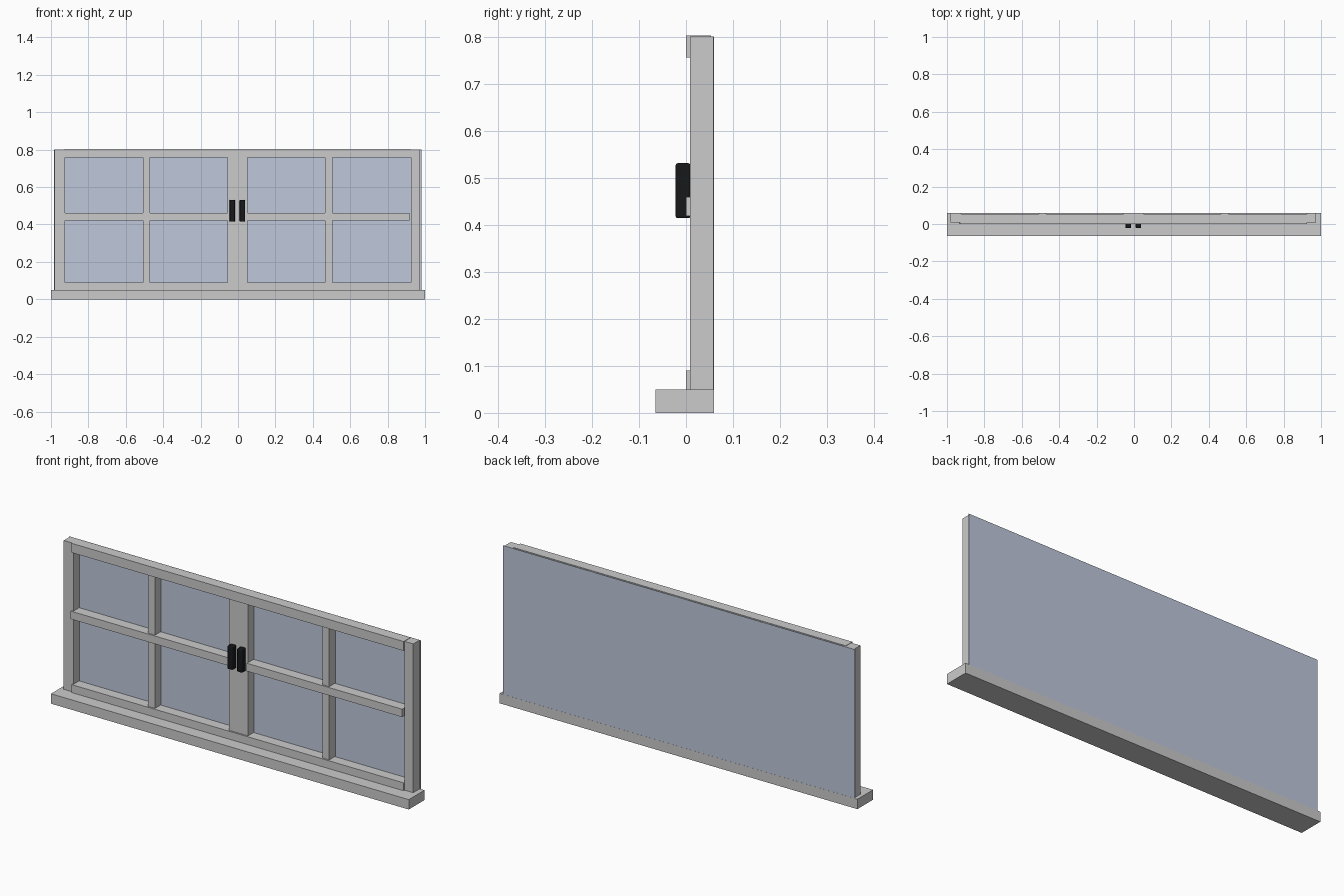
import bpy
import bmesh

if "Cube" in bpy.data.objects:
    bpy.data.objects.remove(bpy.data.objects["Cube"])


def material(name, color):
    mat = bpy.data.materials.new(name)
    mat.diffuse_color = color
    mat.use_nodes = True
    mat.node_tree.nodes["Principled BSDF"].inputs["Base Color"].default_value = mat.diffuse_color
    return mat


def add_object(name, bm, mat=None):
    mesh = bpy.data.meshes.new(name)
    bm.to_mesh(mesh)
    bm.free()
    obj = bpy.data.objects.new(name, mesh)
    bpy.context.collection.objects.link(obj)
    if mat:
        mesh.materials.append(mat)
    return obj


def box(name, x, y, z, mat=None):
    """Box given as (min, max) along each axis."""
    bm = bmesh.new()
    bmesh.ops.create_cube(bm, size=1)
    for v in bm.verts:
        for i, (lo, hi) in enumerate((x, y, z)):
            v.co[i] = lo if v.co[i] < 0 else hi
    return add_object(name, bm, mat)


glass = material("glass", (0.52, 0.58, 0.71, 1))
black = material("black", (0.008, 0.009, 0.01, 1))

# Sill
box("sill", (-1, 1), (-0.065, 0.06), (0, 0.05))

# Upright stiles and muntins, set slightly back
UPRIGHT_Y, UPRIGHT_Z = (0.008, 0.058), (0.05, 0.802)
uprights = {
    "left_outer_stile": (-0.98, -0.925),
    "left_muntin": (-0.508, -0.47),
    "left_meeting_stile": (-0.057, -0.001),
    "right_meeting_stile": (-0.001, 0.05),
    "right_muntin": (0.466, 0.504),
    "right_outer_stile": (0.925, 0.974),
}
for name, x in uprights.items():
    box(name, x, UPRIGHT_Y, UPRIGHT_Z)

# Rails and crossbars, standing slightly proud
RAIL_Y = (0.0, 0.053)
box("top_rail", (-0.93, 0.926), RAIL_Y, (0.757, 0.804))
box("bottom_rail", (-0.93, 0.926), RAIL_Y, (0.05, 0.09))
box("left_crossbar", (-0.935, -0.055), RAIL_Y, (0.42, 0.46))
box("right_crossbar", (0.048, 0.918), RAIL_Y, (0.42, 0.46))

# Glass sheet closing the back
box("glass_pane", (-0.985, 0.981), (0.0575, 0.0595), (0.05, 0.802), glass)

# Pull handles with rounded edges
for name, x in (("left_handle", (-0.045, -0.016)), ("right_handle", (0.009, 0.038))):
    handle = box(name, x, (-0.022, 0.009), (0.415, 0.532), black)
    bevel = handle.modifiers.new("rounded_edges", 'BEVEL')
    bevel.width = 0.004
    bevel.segments = 3
    bpy.context.view_layer.objects.active = handle
    handle.select_set(True)
    bpy.ops.object.shade_smooth_by_angle()
    handle.select_set(False)
